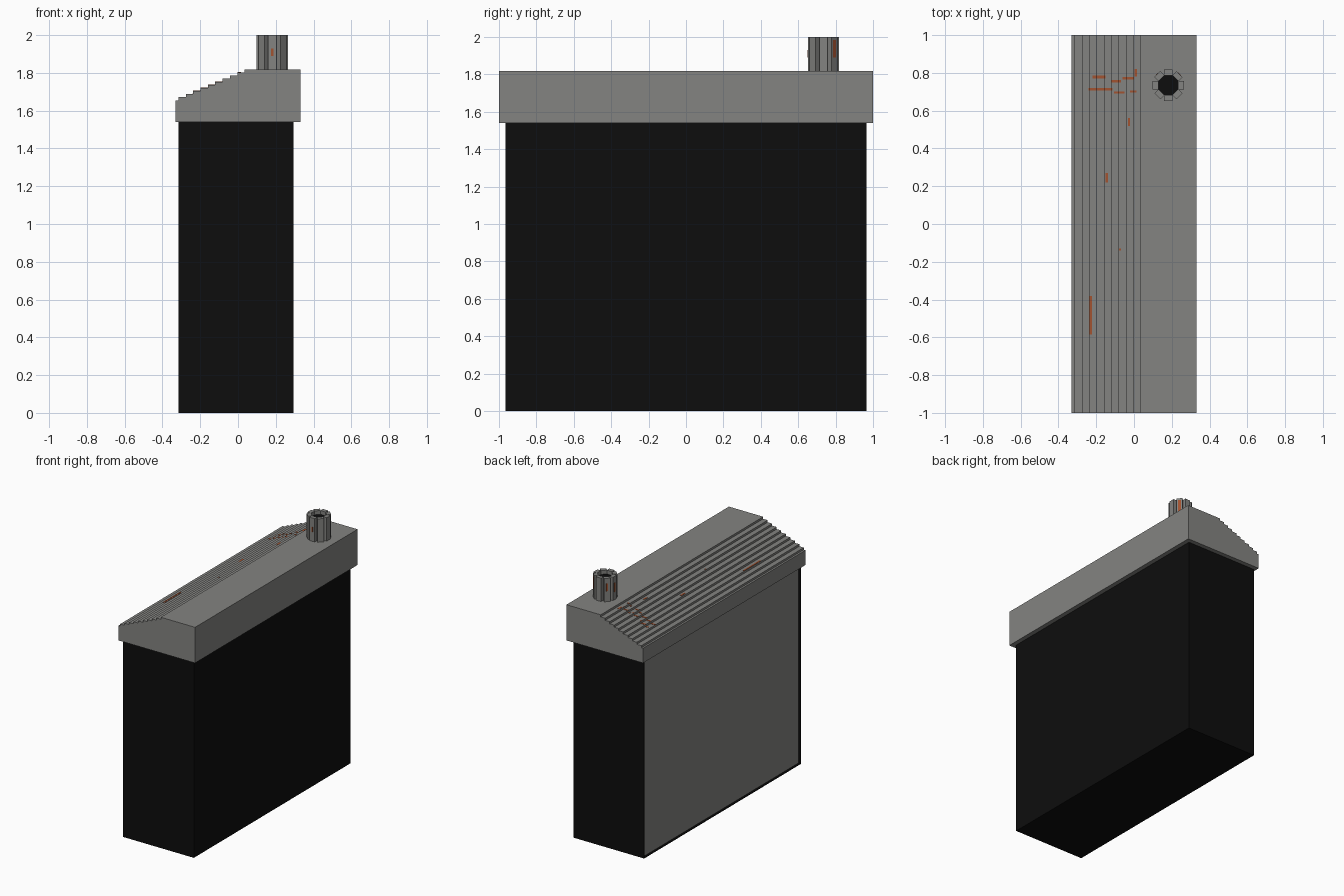
import bpy, bmesh, math
from mathutils import Matrix, Vector

if "Cube" in bpy.data.objects:
    bpy.data.objects.remove(bpy.data.objects["Cube"])


def material(name, rgb):
    m = bpy.data.materials.new(name)
    m.diffuse_color = (*rgb, 1)
    m.use_nodes = True
    m.node_tree.nodes["Principled BSDF"].inputs["Base Color"].default_value = m.diffuse_color
    return m


GREY = material("weathered grey", (0.23, 0.23, 0.22))
BLACK = material("black", (0.004, 0.004, 0.004))
RUST = material("rust orange", (0.36, 0.085, 0.03))


def finish(name, bm, mat):
    bmesh.ops.recalc_face_normals(bm, faces=bm.faces)
    me = bpy.data.meshes.new(name)
    bm.to_mesh(me)
    bm.free()
    me.materials.append(mat)
    ob = bpy.data.objects.new(name, me)
    bpy.context.collection.objects.link(ob)
    return ob


def add_box(bm, lo, hi, matrix=Matrix()):
    lo, hi = Vector(lo), Vector(hi)
    m = matrix @ Matrix.Translation((lo + hi) / 2) @ Matrix.Diagonal((*(hi - lo), 1))
    bmesh.ops.create_cube(bm, size=1, matrix=m)


# Body: black block with a thin rim standing around the recessed left panel
X0, X1, Y, H, T = -0.315, 0.295, 0.965, 1.54, 0.006
bm = bmesh.new()
add_box(bm, (-0.295, -Y, 0), (X1, Y, H))
add_box(bm, (X0, -Y, 0), (-0.295, Y, T))
for a, b in ((-Y, -Y + T), (Y - T, Y)):
    add_box(bm, (X0, a, T), (-0.295, b, H))
finish("body", bm, BLACK)

# Grey panel recessed in the left side
bm = bmesh.new()
add_box(bm, (-0.299, -Y + T, T), (-0.294, Y - T, H))
finish("left_panel", bm, GREY)

# Roof: flat on the right, ten shallow steps down to the left
ROOF_X, Z_LOW, Z_TOP, STEPS = 0.33, 1.655, 1.818, 10
risers = [-0.315 + i * 0.35 / (STEPS - 1) for i in range(STEPS)]
rise = (Z_TOP - Z_LOW) / STEPS
profile = [(ROOF_X, H), (-ROOF_X, H), (-ROOF_X, Z_LOW)]
for i, x in enumerate(risers):
    profile += [(x, Z_LOW + i * rise), (x, Z_LOW + (i + 1) * rise)]
profile.append((ROOF_X, Z_TOP))
bm = bmesh.new()
face = bm.faces.new([bm.verts.new((x, -1, z)) for x, z in profile])
ext = bmesh.ops.extrude_face_region(bm, geom=[face])
bmesh.ops.translate(bm, vec=(0, 2, 0),
                    verts=[v for v in ext["geom"] if isinstance(v, bmesh.types.BMVert)])
finish("stepped_roof", bm, GREY)

# Chimney: ring of eight upright boards
CX, CY = 0.182, 0.735


def around(i):
    return Matrix.Translation((CX, CY, 0)) @ Matrix.Rotation(i * math.pi / 4, 4, "Z")


bm = bmesh.new()
for i in range(8):
    add_box(bm, (0.052, -0.0225, Z_TOP - 0.01), (0.083, 0.0225, 2.0), around(i))
finish("chimney", bm, GREY)

# Dark inside of the chimney
bm = bmesh.new()
bmesh.ops.create_cone(bm, cap_ends=True, segments=8, radius1=0.057, radius2=0.057, depth=0.15,
                      matrix=around(0.5) @ Matrix.Translation((0, 0, 1.895)))
finish("chimney_hole", bm, BLACK)

# Rust marks on the roof treads, split at every riser
marks = [(-0.235, -0.223, -0.585, -0.38), (-0.15, -0.137, 0.22, 0.27),
         (-0.033, -0.02, 0.52, 0.56), (0.003, 0.016, 0.78, 0.82),
         (-0.24, -0.115, 0.707, 0.72), (-0.22, -0.15, 0.77, 0.785),
         (-0.105, -0.05, 0.69, 0.702), (-0.02, 0.012, 0.695, 0.707),
         (-0.12, -0.07, 0.75, 0.762), (-0.06, 0.0, 0.765, 0.777),
         (-0.08, -0.07, -0.14, -0.13)]
edges = [-ROOF_X] + risers + [ROOF_X]
bm = bmesh.new()
for xa, xb, ya, yb in marks:
    for i in range(STEPS + 1):
        a, b = max(xa, edges[i]), min(xb, edges[i + 1])
        if b - a > 0.002:
            z = Z_LOW + i * rise
            add_box(bm, (a, ya, z - 0.001), (b, yb, z + 0.002))
finish("roof_rust", bm, RUST)

# Rust streaks on some chimney boards
bm = bmesh.new()
for i, z0, z1, w in ((1, 1.89, 1.985, 0.011), (3, 1.9, 1.96, 0.007),
                     (4, 1.88, 1.95, 0.007), (6, 1.89, 1.93, 0.006)):
    add_box(bm, (0.082, -w, z0), (0.0845, w, z1), around(i))
finish("chimney_rust", bm, RUST)
